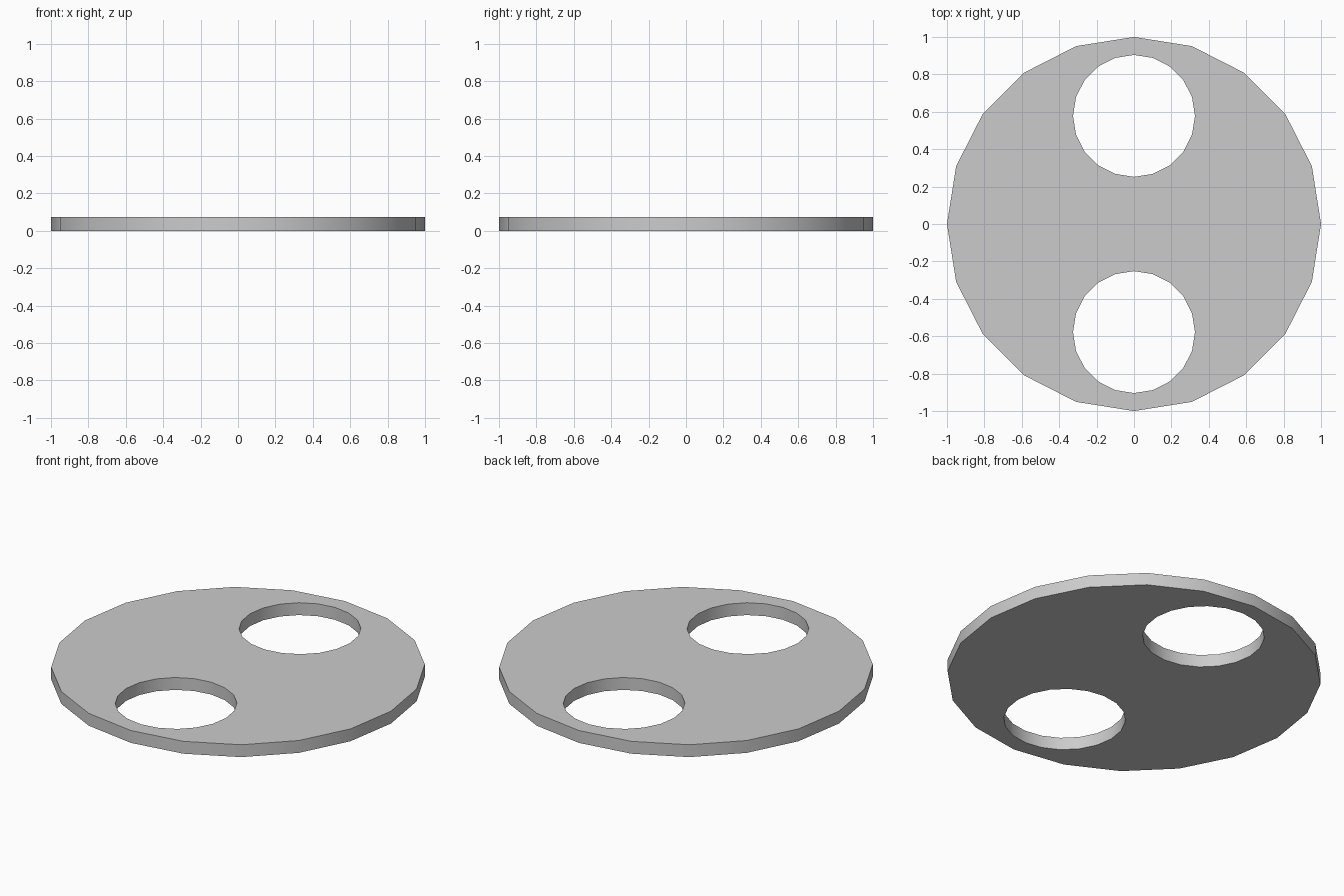
import bpy

if "Cube" in bpy.data.objects:
    bpy.data.objects.remove(bpy.data.objects["Cube"])

SIDES = 20
THICKNESS = 0.073
HOLE_RADIUS = 0.326
HOLE_OFFSET = 0.578


def cylinder(name, radius, depth, y=0.0):
    # vertices fall on the axes because 20 is divisible by 4
    bpy.ops.mesh.primitive_cylinder_add(
        vertices=SIDES, radius=radius, depth=depth,
        location=(0, y, THICKNESS / 2))
    obj = bpy.context.object
    obj.name = name
    return obj


# round plate
plate = cylinder("round_plate", 1.0, THICKNESS)

# two round holes through the plate, front and back
for side in (-1, 1):
    cutter = cylinder("hole_cutter", HOLE_RADIUS, THICKNESS * 4, side * HOLE_OFFSET)
    cutter.hide_render = True
    bpy.ops.object.select_all(action='DESELECT')
    plate.select_set(True)
    bpy.context.view_layer.objects.active = plate
    cut = plate.modifiers.new("hole", 'BOOLEAN')
    cut.operation = 'DIFFERENCE'
    cut.solver = 'EXACT'
    cut.object = cutter
    bpy.ops.object.modifier_apply(modifier=cut.name)
    bpy.data.objects.remove(cutter, do_unlink=True)

# smooth rim and hole walls, sharp top and bottom edges
bpy.ops.object.shade_smooth_by_angle()
